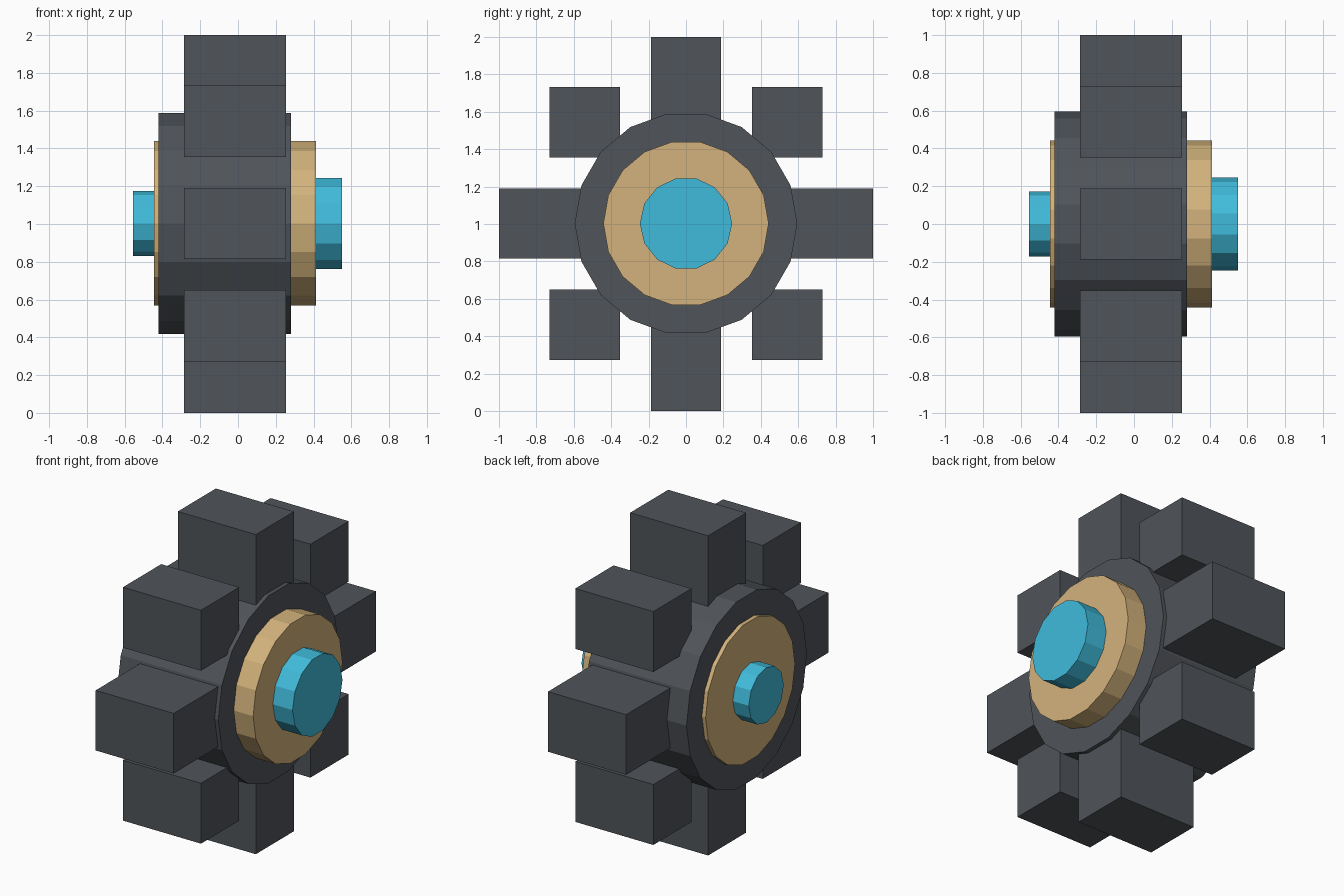
import bpy, bmesh, math
from mathutils import Matrix, Vector

if "Cube" in bpy.data.objects:
    bpy.data.objects.remove(bpy.data.objects["Cube"])

CZ = 1.003  # axle height


def material(name, rgb):
    m = bpy.data.materials.new(name)
    m.diffuse_color = (*rgb, 1)
    m.use_nodes = True
    m.node_tree.nodes["Principled BSDF"].inputs["Base Color"].default_value = m.diffuse_color
    return m


grey = material("dark grey", (0.080, 0.089, 0.101))
tan = material("tan", (0.65, 0.45, 0.20))
blue = material("sky blue", (0.052, 0.50, 0.71))


def finish(name, bm, mat):
    me = bpy.data.meshes.new(name)
    bm.to_mesh(me)
    bm.free()
    me.materials.append(mat)
    ob = bpy.data.objects.new(name, me)
    bpy.context.collection.objects.link(ob)
    return ob


def disc(name, sides, r, x0, x1, mat):
    """Faceted cylinder along x with a corner pointing to +y."""
    bm = bmesh.new()
    ring = [(r * math.cos(2 * math.pi * i / sides),
             CZ + r * math.sin(2 * math.pi * i / sides)) for i in range(sides)]
    base = bm.faces.new([bm.verts.new((x0, y, z)) for y, z in ring])
    ext = bmesh.ops.extrude_face_region(bm, geom=[base], use_keep_orig=True)
    top = [v for v in ext["geom"] if isinstance(v, bmesh.types.BMVert)]
    bmesh.ops.translate(bm, verts=top, vec=(x1 - x0, 0, 0))
    bmesh.ops.recalc_face_normals(bm, faces=bm.faces)
    return finish(name, bm, mat)


def block(name, lo, hi, mat):
    """Box between two opposite corners."""
    lo, hi = Vector(lo), Vector(hi)
    bm = bmesh.new()
    bmesh.ops.create_cube(bm, size=1, matrix=Matrix.Translation((lo + hi) / 2)
                          @ Matrix.Diagonal((*(hi - lo), 1)))
    return finish(name, bm, mat)


# Wheel body and axle
disc("hub", 18, 0.595, -0.42, 0.28, grey)
disc("hub_plate", 18, 0.442, -0.445, 0.414, tan)
disc("outer_cap", 14, 0.247, 0.40, 0.55, blue)
disc("inner_axle", 12, 0.173, -0.555, -0.43, blue)

# Treads: four straight blocks and four corner blocks
X0, X1, W = -0.285, 0.255, 0.188
block("tread_top", (X0, -W, 1.48), (X1, W, 2.0), grey)
block("tread_bottom", (X0, -W, 0.0), (X1, W, 0.52), grey)
for s, side in ((-1, "front"), (1, "back")):
    y0, y1 = sorted((s * 0.48, s * 1.0))
    block("tread_" + side, (X0, y0, CZ - W), (X1, y1, CZ + W), grey)
    y0, y1 = sorted((s * 0.352, s * 0.73))
    for t, level in ((-1, "lower"), (1, "upper")):
        z0, z1 = sorted((CZ + t * 0.352, CZ + t * 0.73))
        block(f"tread_{level}_{side}", (X0, y0, z0), (X1, y1, z1), grey)
